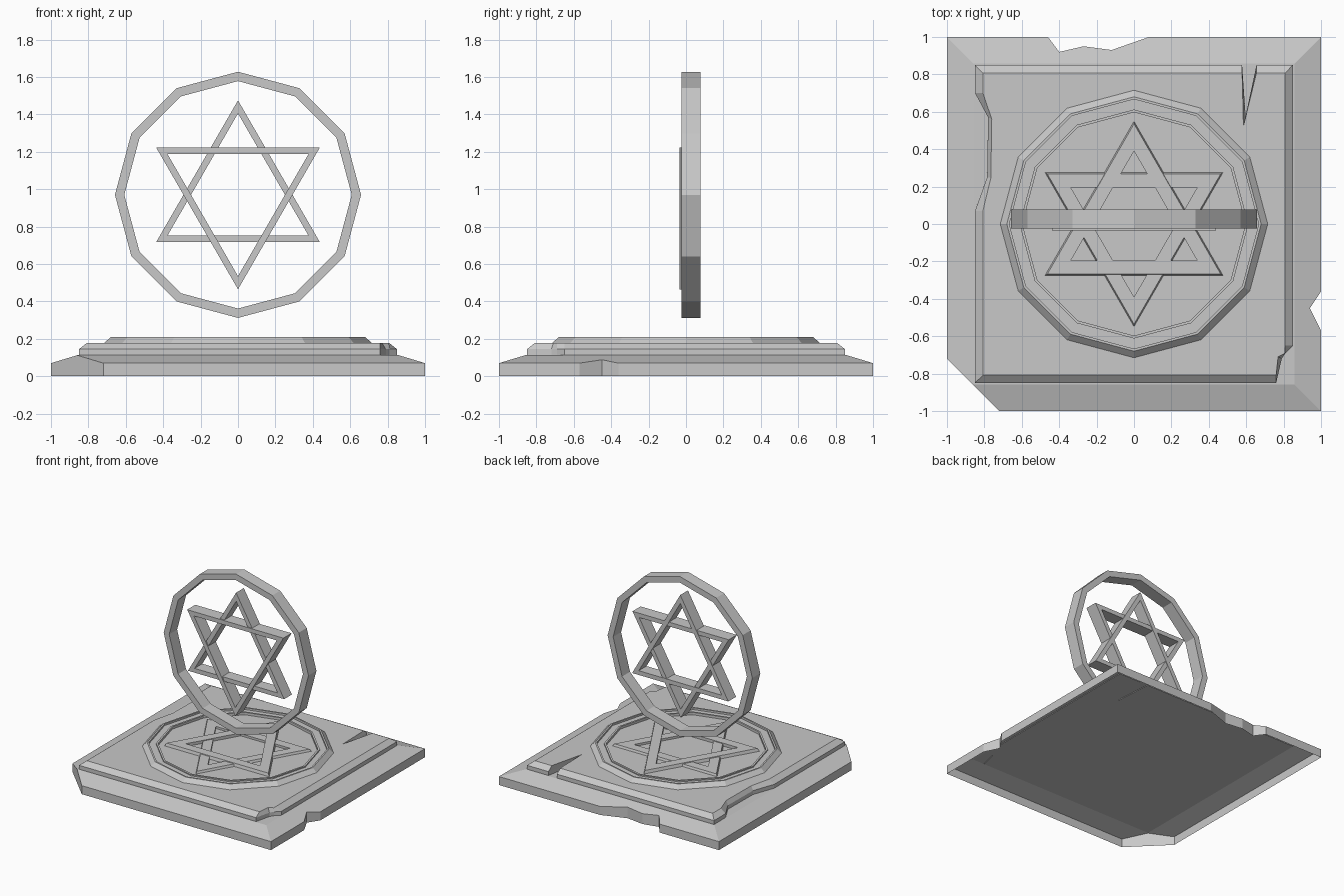
import bpy, bmesh
from math import sin, cos, pi
from mathutils import Matrix, Vector

cube = bpy.data.objects.get("Cube")
if cube:
    bpy.data.objects.remove(cube)

stone = bpy.data.materials.new("grey_stone")
stone.use_nodes = True
GREY = (0.58, 0.58, 0.58, 1)
stone.diffuse_color = GREY
stone.node_tree.nodes["Principled BSDF"].inputs["Base Color"].default_value = GREY


def finish(name, bm, matrix=Matrix()):
    bmesh.ops.recalc_face_normals(bm, faces=bm.faces)
    mesh = bpy.data.meshes.new(name)
    bm.to_mesh(mesh)
    bm.free()
    mesh.transform(matrix)
    mesh.materials.append(stone)
    obj = bpy.data.objects.new(name, mesh)
    bpy.context.collection.objects.link(obj)
    return obj


def ring(bm, points, z):
    return [bm.verts.new((x, y, z)) for x, y in points]


def bridge(bm, a, b):
    n = len(a)
    for i in range(n):
        j = (i + 1) % n
        bm.faces.new((a[i], a[j], b[j], b[i]))


def loop_edges(bm, verts):
    return [bm.edges.get(p) or bm.edges.new(p) for p in zip(verts, verts[1:] + verts[:1])]


def polygon_sweep(name, sides, profile, start=0, closed=True, matrix=Matrix()):
    """Sweep a (radius, height) profile around a regular polygon."""
    bm = bmesh.new()
    angles = [start + 2 * pi * i / sides for i in range(sides)]
    rings = [ring(bm, [(r * cos(a), r * sin(a)) for a in angles], z) for r, z in profile]
    for a, b in zip(rings, rings[1:]):
        bridge(bm, a, b)
    if closed:
        bridge(bm, rings[-1], rings[0])
    else:
        bm.faces.new(rings[-1])
    return finish(name, bm, matrix)


# Chipped outlines of the two slabs
lower_outline = [(-1, -.72), (-.86, -.86), (-.72, -1), (1, -1), (1, -.57), (.94, -.45),
                 (1, -.36), (1, 1), (.08, 1), (-.12, .93), (-.27, .95), (-.4, .92),
                 (-.46, 1), (-1, 1)]
upper_outline = [(-.85, -.85), (.76, -.85), (.79, -.72), (.81, -.69), (.85, -.65), (.85, .85),
                 (.655, .85), (.6, .53), (.578, .85), (-.85, .85), (-.85, .7),
                 (-.78, .57), (-.785, .25), (-.85, .07)]
S = .858
square = [(-S, -S), (S, -S), (S, S), (-S, S)]
RIM, LEDGE = .07, .113


def slope_height(co):
    m = max(abs(co.x), abs(co.y))
    return min(LEDGE, RIM + (LEDGE - RIM) * (1 - m) / (1 - S))


# Lower slab: open-bottomed wall, sloping shoulder and narrow ledge
bm = bmesh.new()
foot = ring(bm, lower_outline, 0)
rim = ring(bm, lower_outline, RIM)
inner = ring(bm, square, RIM)
hole = ring(bm, upper_outline, RIM)
bridge(bm, foot, rim)
for outside, inside in ((rim, inner), (inner, hole)):
    bmesh.ops.triangle_fill(bm, use_beauty=True, normal=Vector((0, 0, 1)),
                            edges=loop_edges(bm, outside) + loop_edges(bm, inside))
for v in rim + inner + hole:
    v.co.z = slope_height(v.co)
finish("lower_slab", bm)

# Upper slab: closed underside, short wall, bevelled edge and flat top
T = .808


def bevel_point(x, y):
    """Pull edges in to the bevel line and lean the chipped walls inward."""
    if max(abs(x), abs(y)) < T:
        return x * .975, y * .985
    return max(-T, min(T, x)), max(-T, min(T, y))


bm = bmesh.new()
base = ring(bm, upper_outline, .108)
mid = ring(bm, upper_outline, .145)
top = ring(bm, [bevel_point(x, y) for x, y in upper_outline], .178)
bridge(bm, base, mid)
bridge(bm, mid, top)
bm.faces.new(base)
bm.faces.new(top)
finish("upper_slab", bm)

# Round medallion: bevelled rim, square-cut groove, thin ridge and sunken floor
polygon_sweep("medallion", 12, [(.715, .178), (.68, .21), (.667, .21), (.667, .195),
                                (.612, .195), (.612, .205), (.597, .205), (.597, .185)],
              closed=False)

# Raised star on the medallion floor, one triangle lying over the other
for name, turn, height in (("floor_triangle_over", pi / 2, .209),
                           ("floor_triangle_under", -pi / 2, .203)):
    polygon_sweep(name, 3, [(.55, .183), (.535, height), (.39, height), (.39, .183)], turn)

# Upright ring and star, floating above the base
upright = Matrix.Translation((0, 0, .97)) @ Matrix.Rotation(pi / 2, 4, 'X')


def upright_frame(name, sides, outer, inner, front, back, turn=0):
    polygon_sweep(name, sides, [(outer, front), (outer, back), (inner, back), (inner, front)],
                  turn, matrix=upright)


upright_frame("upright_ring", 12, .658, .608, .025, -.078)
upright_frame("upright_triangle_up", 3, .505, .435, .025, -.075, pi / 2)
upright_frame("upright_triangle_down", 3, .505, .435, .035, -.07, -pi / 2)
